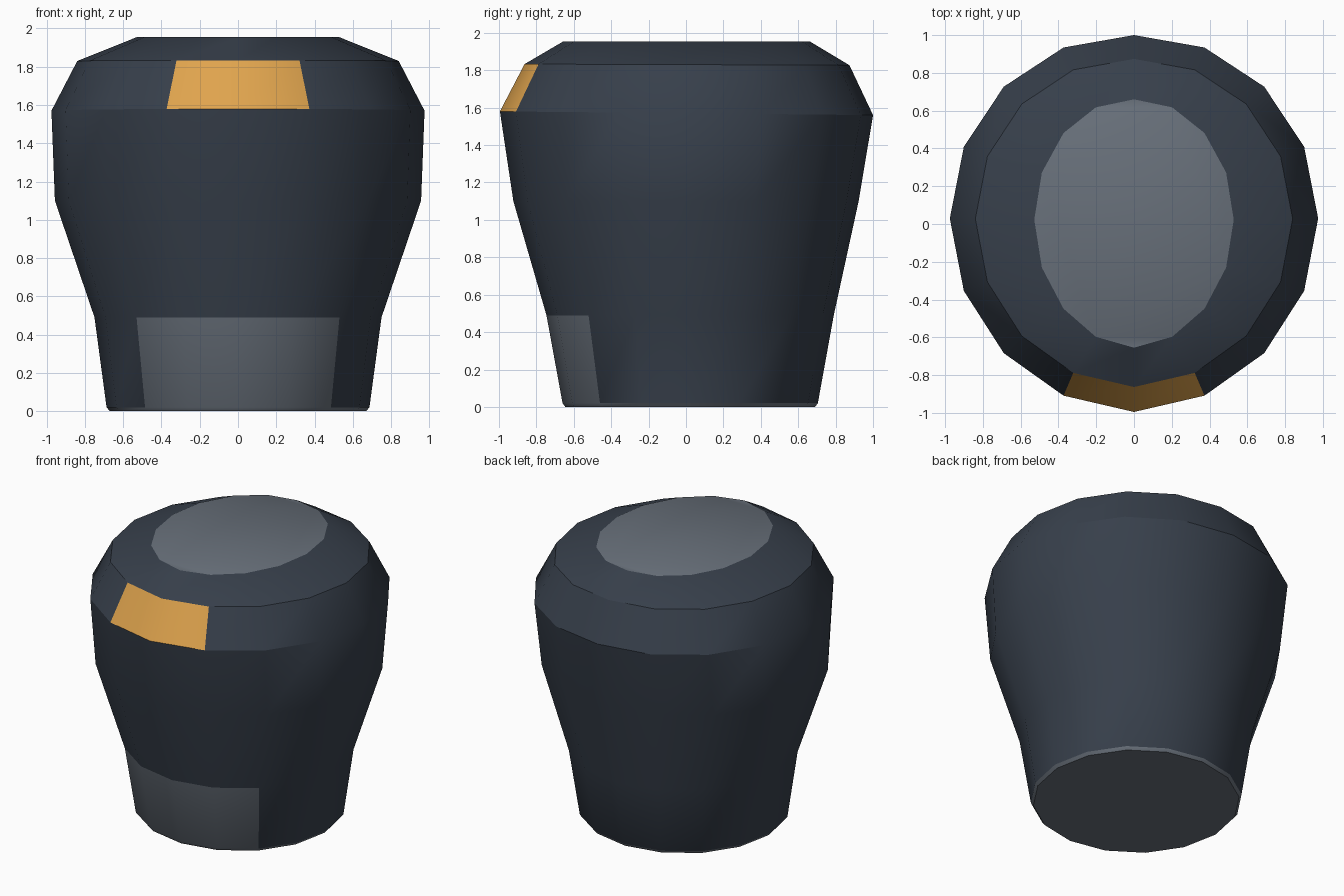
import bpy, bmesh
from math import sin, cos, tau

default = bpy.data.objects.get("Cube")
if default:
    bpy.data.objects.remove(default)


def material(name, rgb):
    mat = bpy.data.materials.new(name)
    mat.use_nodes = True
    mat.diffuse_color = (*rgb, 1)
    mat.node_tree.nodes["Principled BSDF"].inputs["Base Color"].default_value = (*rgb, 1)
    return mat


SIDES = 16
BODY, GREY, ORANGE = range(3)
# Oval rings from the base up: height, half width, front depth, back depth, side shift, tilt
RINGS = [
    (0.00, 0.67, 0.645, 0.69, 0.0, 0.0),
    (0.02, 0.687, 0.66, 0.705, 0.0, 0.0),
    (0.49, 0.75, 0.746, 0.79, 0.0, 0.0),
    (1.10, 0.957, 0.923, 0.923, 0.015, 0.0),
    (1.57, 0.975, 0.995, 1.0, 0.027, 0.01),
    (1.83, 0.84, 0.863, 0.874, 0.022, 0.003),
    (1.955, 0.528, 0.655, 0.66, 0.02, 0.0),
]

bm = bmesh.new()
loops = []
for z, half, front, back, shift, tilt in RINGS:
    centre, depth = (back - front) / 2, (back + front) / 2
    loop = []
    for i in range(SIDES):
        a = tau * i / SIDES  # starts at the front and runs towards the left
        loop.append(bm.verts.new((half * sin(a),
                                  centre - depth * cos(a) + shift * abs(sin(a)),
                                  z + tilt * cos(a))))
    loops.append(loop)

# Wall bands; the front panel and the badge cover the front segments of a band
PANELS = {1: (2, GREY), 4: (1, ORANGE)}
for band, (low, high) in enumerate(zip(loops, loops[1:])):
    for i in range(SIDES):
        j = (i + 1) % SIDES
        face = bm.faces.new((low[i], low[j], high[j], high[i]))
        reach, colour = PANELS.get(band, (0, BODY))
        if band == 0:
            face.material_index = GREY
        elif i < reach or i >= SIDES - reach:
            face.material_index = colour

# Flat caps
bm.faces.new(loops[-1]).material_index = GREY
bm.faces.new(loops[0][::-1]).material_index = GREY
bmesh.ops.recalc_face_normals(bm, faces=bm.faces)

mesh = bpy.data.meshes.new("body")
bm.to_mesh(mesh)
bm.free()
for mat in (material("dark slate", (0.038, 0.050, 0.070)),
            material("mid grey", (0.138, 0.162, 0.195)),
            material("amber", (0.74, 0.37, 0.075))):
    mesh.materials.append(mat)

body = bpy.data.objects.new("body", mesh)
bpy.context.collection.objects.link(body)
bpy.context.view_layer.objects.active = body
body.select_set(True)
bpy.ops.object.shade_smooth_by_angle(angle=tau / 12)
